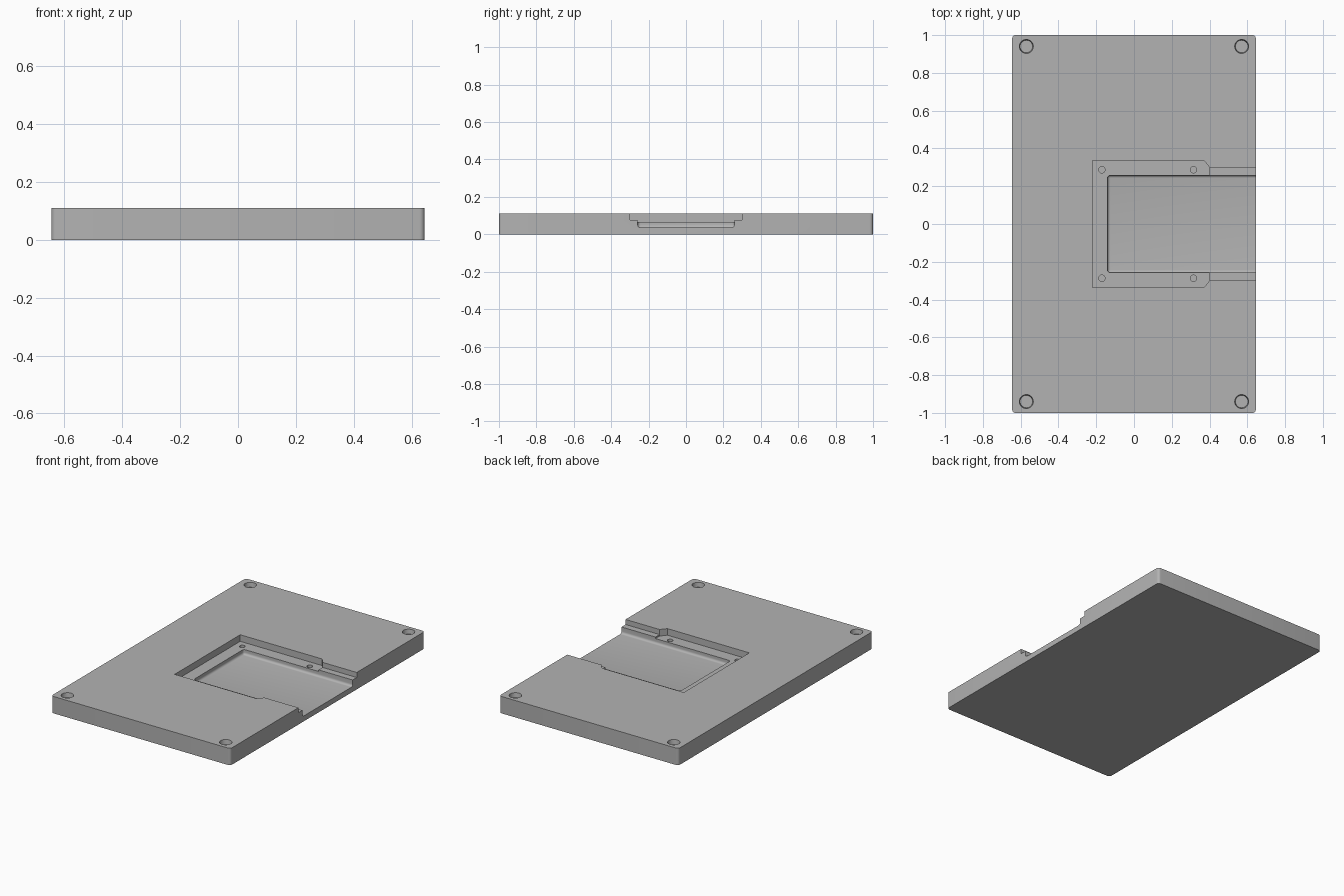
import bpy, bmesh, math
from mathutils import Matrix

if "Cube" in bpy.data.objects:
    bpy.data.objects.remove(bpy.data.objects["Cube"])

grey = bpy.data.materials.new("plain grey")
grey.diffuse_color = (0.45, 0.45, 0.45, 1)
grey.use_nodes = True
grey.node_tree.nodes["Principled BSDF"].inputs["Base Color"].default_value = grey.diffuse_color


def finish(bm, name):
    bmesh.ops.recalc_face_normals(bm, faces=bm.faces)
    mesh = bpy.data.meshes.new(name)
    bm.to_mesh(mesh)
    bm.free()
    obj = bpy.data.objects.new(name, mesh)
    bpy.context.collection.objects.link(obj)
    mesh.materials.append(grey)
    return obj


def prism(name, outline, z0, z1, pick=None, radius=0, segments=5):
    """Extrude an outline upwards; round the edges chosen by pick(a, b)."""
    bm = bmesh.new()
    base = bm.faces.new([bm.verts.new((x, y, z0)) for x, y in outline])
    up = bmesh.ops.extrude_face_region(bm, geom=[base])["geom"]
    bmesh.ops.translate(bm, vec=(0, 0, z1 - z0),
                        verts=[v for v in up if isinstance(v, bmesh.types.BMVert)])
    bmesh.ops.recalc_face_normals(bm, faces=bm.faces)
    if pick:
        edges = [e for e in bm.edges if pick(e.verts[0].co, e.verts[1].co)]
        bmesh.ops.bevel(bm, geom=edges, offset=radius, segments=segments,
                        profile=0.5, affect='EDGES')
    return finish(bm, name)


def rect(x0, x1, y):
    return [(x0, -y), (x1, -y), (x1, y), (x0, y)]


def upright(a, b):
    return abs(a.z - b.z) > 0.01


def hole(name, x, y, z0, z1, r_bottom, r_top):
    bm = bmesh.new()
    bmesh.ops.create_cone(bm, cap_ends=True, segments=32, radius1=r_bottom, radius2=r_top,
                          depth=z1 - z0, matrix=Matrix.Translation((x, y, (z0 + z1) / 2)))
    return finish(bm, name)


TOP = 0.11
# Plate with rounded upright corners
plate = prism("base_plate", rect(-0.645, 0.645, 1.0), 0, TOP, upright, 0.018)

# Stepped recess: wide ledge, narrower raised channel, deep rounded tray
cutters = [
    prism("ledge_cutter", [(-0.22, -0.337), (0.37, -0.337), (0.40, -0.30),
                           (0.40, 0.30), (0.37, 0.337), (-0.22, 0.337)], 0.067, 0.2),
    prism("channel_cutter", rect(0.39, 0.8, 0.30), 0.077, 0.2),
    prism("tray_cutter", rect(-0.14, 0.8, 0.258), 0.035, 0.19,
          lambda a, b: (upright(a, b) or a.z + b.z < 0.1) and a.x + b.x < 1.5, 0.015),
]

# Corner sockets and small screw holes
for sy in (-1, 1):
    for x in (-0.57, 0.57):
        cutters.append(hole("corner_socket_cutter", x, sy * 0.94, 0.08, 0.14, 0.033, 0.041))
    for x in (-0.17, 0.315):
        cutters.append(hole("screw_hole_cutter", x, sy * 0.287, 0.04, 0.09, 0.017, 0.017))

for c in cutters:
    mod = plate.modifiers.new(c.name, 'BOOLEAN')
    mod.object = c
    mod.operation = 'DIFFERENCE'
    mod.solver = 'EXACT'

# Apply the cuts and remove the cutters
bpy.context.view_layer.objects.active = plate
plate.select_set(True)
for mod in list(plate.modifiers):
    bpy.ops.object.modifier_apply(modifier=mod.name)
for c in cutters:
    bpy.data.objects.remove(c, do_unlink=True)
bpy.ops.object.shade_smooth_by_angle(angle=math.radians(30))
